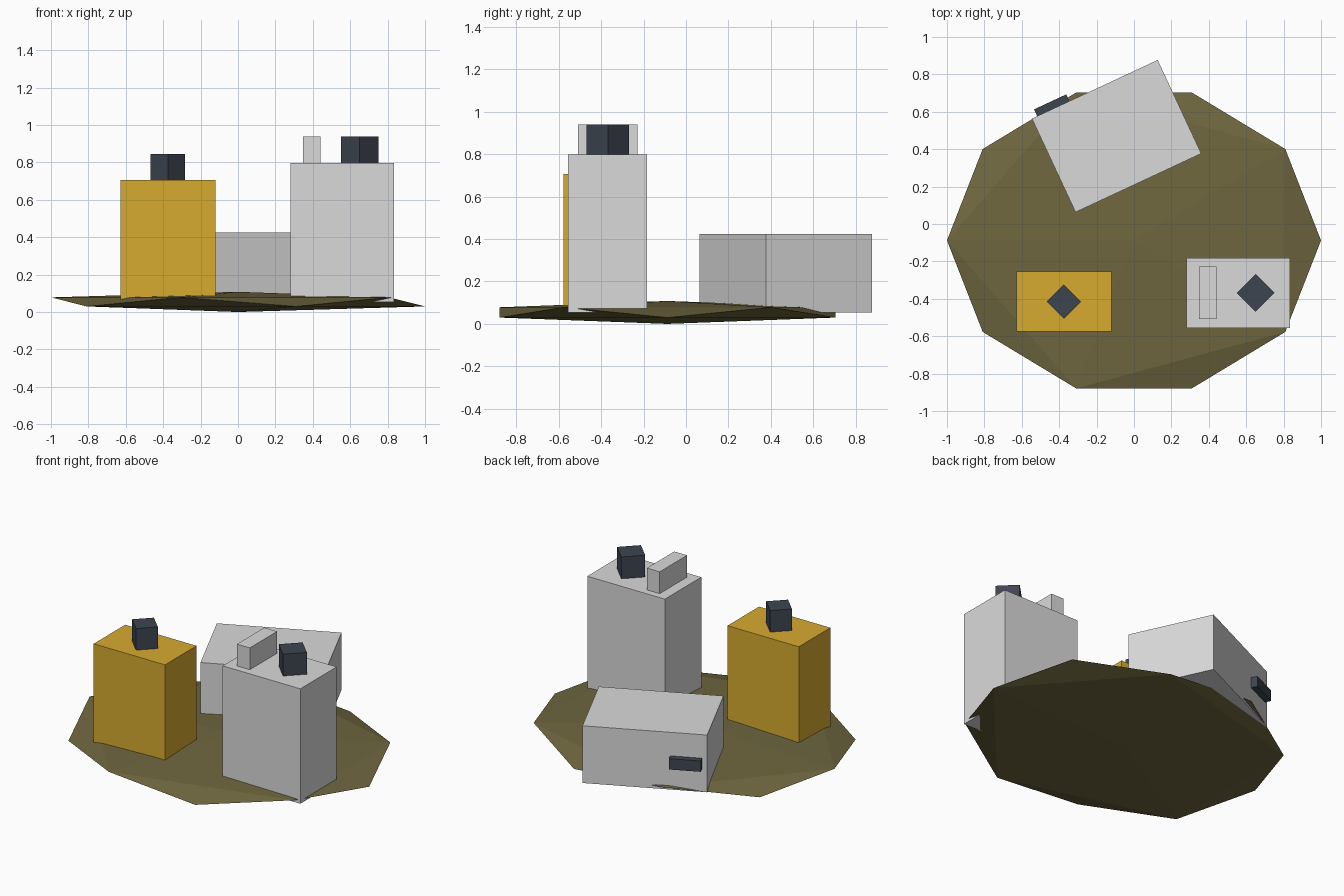
import bpy, math
from mathutils import Vector, Matrix

if "Cube" in bpy.data.objects:
    bpy.data.objects.remove(bpy.data.objects["Cube"])


def material(name, rgb):
    m = bpy.data.materials.new(name)
    m.diffuse_color = (*rgb, 1)
    m.use_nodes = True
    m.node_tree.nodes["Principled BSDF"].inputs["Base Color"].default_value = m.diffuse_color
    return m


OLIVE = material("olive ground", (0.157, 0.134, 0.05))
PALE = material("pale grey", (0.70, 0.70, 0.70))
YELLOW = material("warm yellow", (0.68, 0.41, 0.031))
DARK = material("dark slate", (0.048, 0.06, 0.08))

BASE = 0.054          # level at which the blocks stand inside the mound


def box(name, mat, x, y, z0, z1, sx, sy, turn=0):
    """Upright box from z0 to z1, centred on (x, y), turned about z in degrees."""
    bpy.ops.mesh.primitive_cube_add(size=1, location=(x, y, (z0 + z1) / 2),
                                    rotation=(0, 0, math.radians(turn)))
    ob = bpy.context.object
    ob.name = name
    ob.scale = (sx, sy, z1 - z0)
    ob.data.materials.append(mat)
    return ob


# Ground: flattened icosahedron
bpy.ops.mesh.primitive_ico_sphere_add(subdivisions=1, radius=1, location=(0, -0.088, BASE),
                                      rotation=(0, 0, math.pi))
ground = bpy.context.object
ground.name = "ground_mound"
ground.scale = (1.118, 0.93, BASE)
ground.data.materials.append(OLIVE)

# Yellow block with its roof cube
box("yellow_block", YELLOW, -0.374, -0.415, BASE, 0.705, 0.51, 0.322)
box("yellow_block_roof_cube", DARK, -0.375, -0.415, 0.70, 0.845, 0.13, 0.13, 45)

# Tall pale block with roof cube and roof slab
box("tall_block", PALE, 0.557, -0.369, BASE, 0.797, 0.555, 0.372)
box("tall_block_roof_cube", DARK, 0.65, -0.368, 0.79, 0.938, 0.142, 0.142, 45)
box("tall_block_roof_slab", PALE, 0.394, -0.368, 0.79, 0.938, 0.092, 0.28)

# Low pale block, turned, with a dark unit on its rear wall
TURN, CX, CY = 25, -0.093, 0.470
box("low_block", PALE, CX, CY, BASE, 0.424, 0.742, 0.552, TURN)
p = Matrix.Rotation(math.radians(TURN), 3, 'Z') @ Vector((-0.245, 0.276, 0))
box("low_block_wall_unit", DARK, CX + p.x, CY + p.y, 0.202, 0.272, 0.19, 0.08, TURN)
